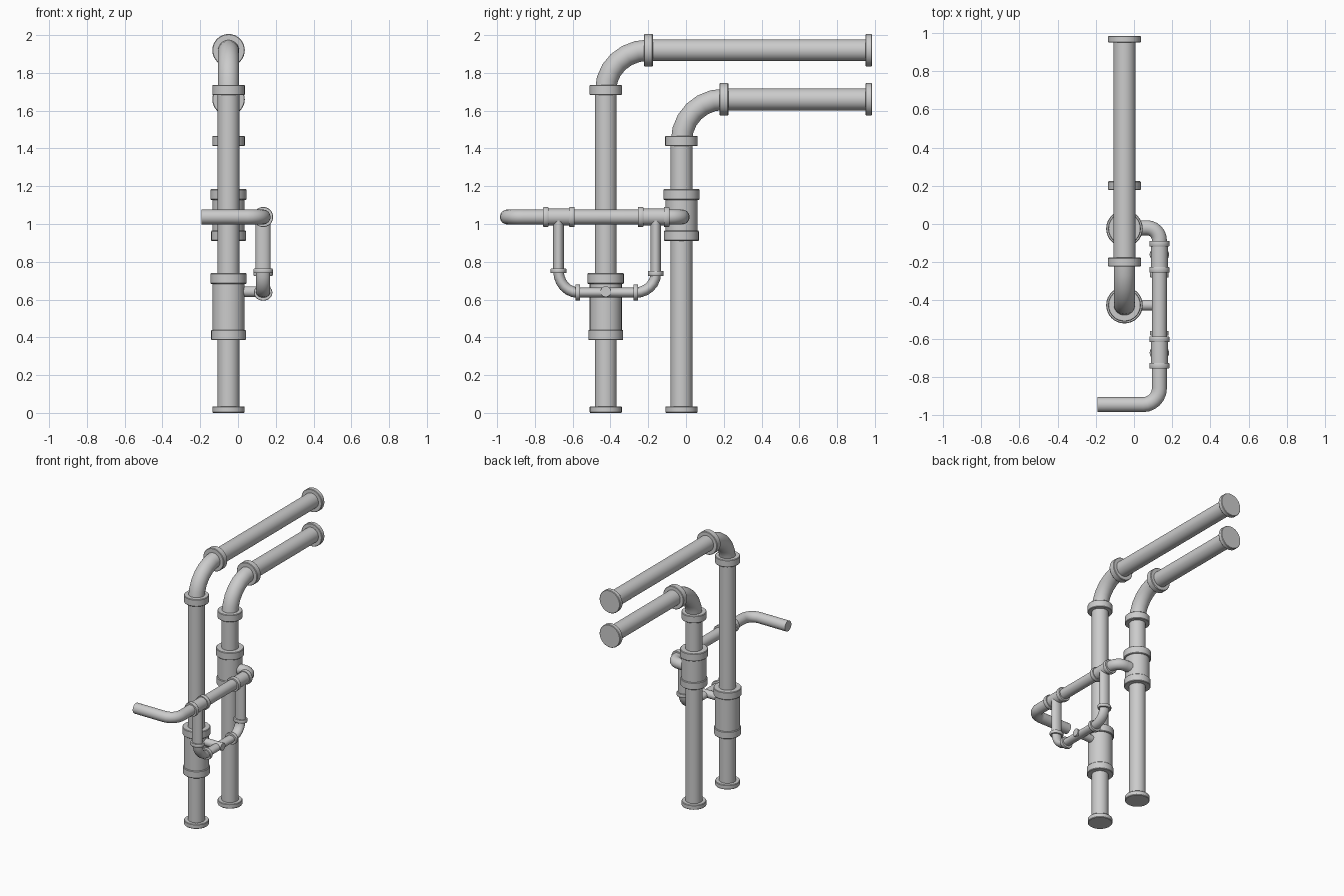
import bpy, bmesh, math
from mathutils import Vector

if "Cube" in bpy.data.objects:
    bpy.data.objects.remove(bpy.data.objects["Cube"])

PX = -0.05           # x of the two main pipes
SX = 0.133           # x of the small side pipework
X, Y, Z = Vector((1, 0, 0)), Vector((0, 1, 0)), Vector((0, 0, 1))


def tube(name, pts, r, rn=None, normal=X, scales=None, sides=32):
    """Sweep a (possibly oval) section along a planar path, capped at both ends."""
    pts = [Vector(p) for p in pts]
    rn = rn or r
    bm = bmesh.new()
    rings = []
    for i, p in enumerate(pts):
        a = (p - pts[i - 1]).normalized() if i else (pts[1] - p).normalized()
        b = (pts[i + 1] - p).normalized() if i < len(pts) - 1 else a
        t = (a + b).normalized()
        side = t.cross(normal).normalized() / max(t.dot(a), 0.5)
        s = scales[i] if scales else 1
        rings.append([bm.verts.new(p + s * (normal * rn * math.cos(k) + side * r * math.sin(k)))
                      for k in (2 * math.pi * j / sides for j in range(sides))])
    for u, v in zip(rings, rings[1:]):
        for j in range(sides):
            k = (j + 1) % sides
            bm.faces.new((u[j], u[k], v[k], v[j]))
    bm.faces.new(rings[0])
    bm.faces.new(rings[-1])
    bmesh.ops.recalc_face_normals(bm, faces=bm.faces)
    me = bpy.data.meshes.new(name)
    bm.to_mesh(me)
    bm.free()
    ob = bpy.data.objects.new(name, me)
    bpy.context.collection.objects.link(ob)
    bpy.ops.object.select_all(action='DESELECT')
    ob.select_set(True)
    bpy.context.view_layer.objects.active = ob
    bpy.ops.object.shade_smooth_by_angle(angle=math.radians(35))
    return ob


def collar(name, c, axis, a, b, r, rn=None):
    """Lightly chamfered ring from a to b along an axis; c gives the other coordinates."""
    pts = []
    for v in (a, a + 0.004, b - 0.004, b):
        p = Vector(c)
        p[axis] = v
        pts.append(p)
    tube(name, pts, r, rn, scales=(0.96, 1, 1, 0.96))


def bend(start, corner, end, n=6):
    """Quarter-turn arc points from start to end around a right-angle corner."""
    s, c, e = Vector(start), Vector(corner), Vector(end)
    o = s + e - c
    return [o + (s - o) * math.cos(k) + (e - o) * math.sin(k)
            for k in (math.pi / 2 * i / n for i in range(n + 1))]


# Two main pipes: riser, elbow, horizontal run, flanges and sleeve
for tag, y, zj, ze, zc, s0, s1 in (("front", -0.425, 1.71, 1.92, -0.20, 0.385, 0.74),
                                   ("rear", -0.024, 1.44, 1.66, 0.20, 0.91, 1.185)):
    tube(tag + "_riser", [(PX, y, 0.0), (PX, y, zj)], 0.058)
    tube(tag + "_elbow", bend((PX, y, zj), (PX, y, ze), (PX, zc, ze)), 0.056)
    tube(tag + "_horizontal_run", [(PX, zc, ze), (PX, 0.985, ze)], 0.058)
    collar(tag + "_foot_flange", (PX, y, 0), 2, 0.0, 0.035, 0.085)
    collar(tag + "_riser_flange", (PX, y, 0), 2, zj - 0.028, zj + 0.026, 0.086)
    collar(tag + "_run_flange", (PX, 0, ze), 1, zc - 0.023, zc + 0.024, 0.086)
    collar(tag + "_end_flange", (PX, 0, ze), 1, 0.95, 0.985, 0.086)
    tube(tag + "_sleeve", [(PX, y, s0 + 0.02), (PX, y, s1 - 0.02)], 0.085)
    collar(tag + "_sleeve_lower_collar", (PX, y, 0), 2, s0, s0 + 0.055, 0.092)
    collar(tag + "_sleeve_upper_collar", (PX, y, 0), 2, s1 - 0.057, s1, 0.096)

# Side pipe: inlet leg, long run, bend back into the rear sleeve
H, YF, YB = 1.037, -0.946, -0.02
path = [(-0.192, YF, H)]
path += bend((SX - 0.085, YF, H), (SX, YF, H), (SX, YF + 0.085, H))
path += bend((SX, YB - 0.065, H), (SX, YB, H), (SX - 0.065, YB, H))
path.append((PX, YB, H))
tube("side_pipe", path, 0.039, normal=Z)

# Drop loop: tees, drops, lower elbows and their collars
ZL = 0.637
for tag, t0, t1, yd, ye, zd in (("front", -0.757, -0.59, -0.675, -0.572, 0.752),
                                ("rear", -0.255, -0.088, -0.16, -0.267, 0.738)):
    tube(tag + "_tee", [(SX, t0, H), (SX, t1, H)], 0.044)
    collar(tag + "_tee_collar_a", (SX, 0, H), 1, t0, t0 + 0.029, 0.053)
    collar(tag + "_tee_collar_b", (SX, 0, H), 1, t1 - 0.029, t1, 0.053)
    tube(tag + "_drop", [(SX, yd, H), (SX, yd, zd)], 0.028, 0.04)
    collar(tag + "_drop_collar", (SX, yd, 0), 2, zd - 0.012, zd + 0.012, 0.042, 0.051)
    tube(tag + "_lower_elbow", bend((SX, yd, zd), (SX, yd, ZL), (SX, ye, ZL)), 0.028, 0.037)
    collar(tag + "_lower_collar", (SX, 0, ZL), 1, ye - 0.012, ye + 0.012, 0.043, 0.049)
tube("loop_bottom_pipe", [(SX, -0.572, ZL), (SX, -0.267, ZL)], 0.026, 0.033)

# Branch joining the loop to the front sleeve
tube("loop_branch", [(PX, -0.425, ZL + 0.005), (0.172, -0.425, ZL + 0.005)], 0.028, normal=Z)
